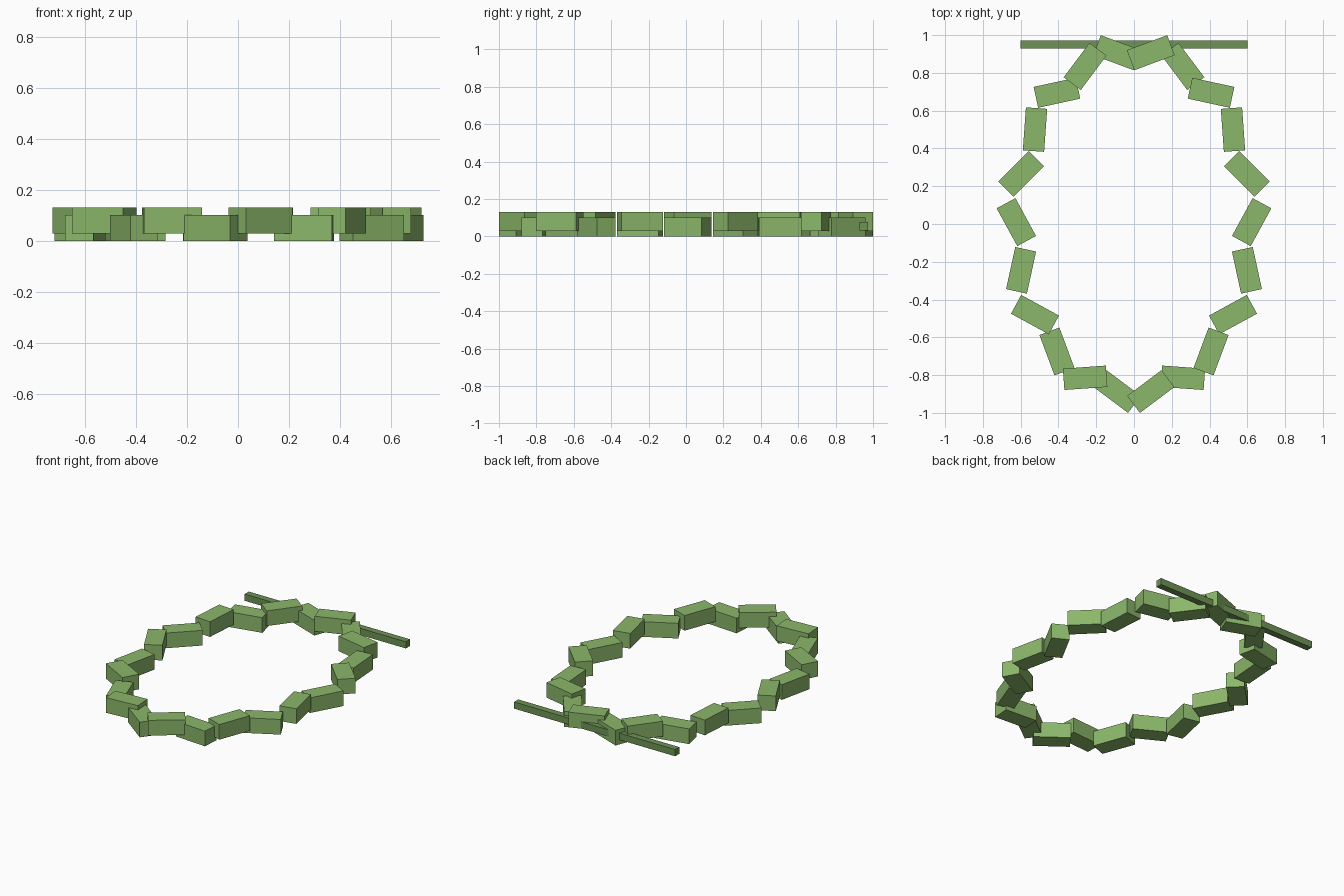
import bpy
from math import sin, cos, pi

cube = bpy.data.objects.get("Cube")
if cube:
    bpy.data.objects.remove(cube, do_unlink=True)


def material(name, rgb):
    m = bpy.data.materials.new(name)
    m.use_nodes = True
    m.diffuse_color = (*rgb, 1)
    m.node_tree.nodes["Principled BSDF"].inputs["Base Color"].default_value = (*rgb, 1)
    return m


def box(name, size, location, turn, mat):
    bpy.ops.mesh.primitive_cube_add(size=1, location=location)
    ob = bpy.context.object
    ob.name = name
    ob.scale = size
    ob.rotation_euler.z = turn
    ob.data.materials.append(mat)
    return ob


leaf_green = material("leaf green", (0.26, 0.475, 0.145))
stem_green = material("stem green", (0.155, 0.295, 0.09))

# Oval ring of blocks, alternately raised and lowered, twisted in and out
COUNT = 22
LENGTH, WIDTH, HEIGHT = 0.228, 0.113, 0.102
RADIUS_X, RADIUS_Y, SHIFT_Y = 0.623, 0.906, 0.01
LIFT = 0.029

for i in range(COUNT):
    t = (i + 0.5) * 2 * pi / COUNT
    raised = i % 2 == 0
    twist = 0.5 if raised else -0.5
    z = HEIGHT / 2 + (LIFT if raised else 0)
    box(f"ring_block_{i + 1}", (LENGTH, WIDTH, HEIGHT),
        (RADIUS_X * sin(t), RADIUS_Y * cos(t) + SHIFT_Y, z), twist - t, leaf_green)

# Straight bar across the back
box("back_bar", (1.2, 0.044, 0.045), (0, 0.95, 0.053), 0, stem_green)
